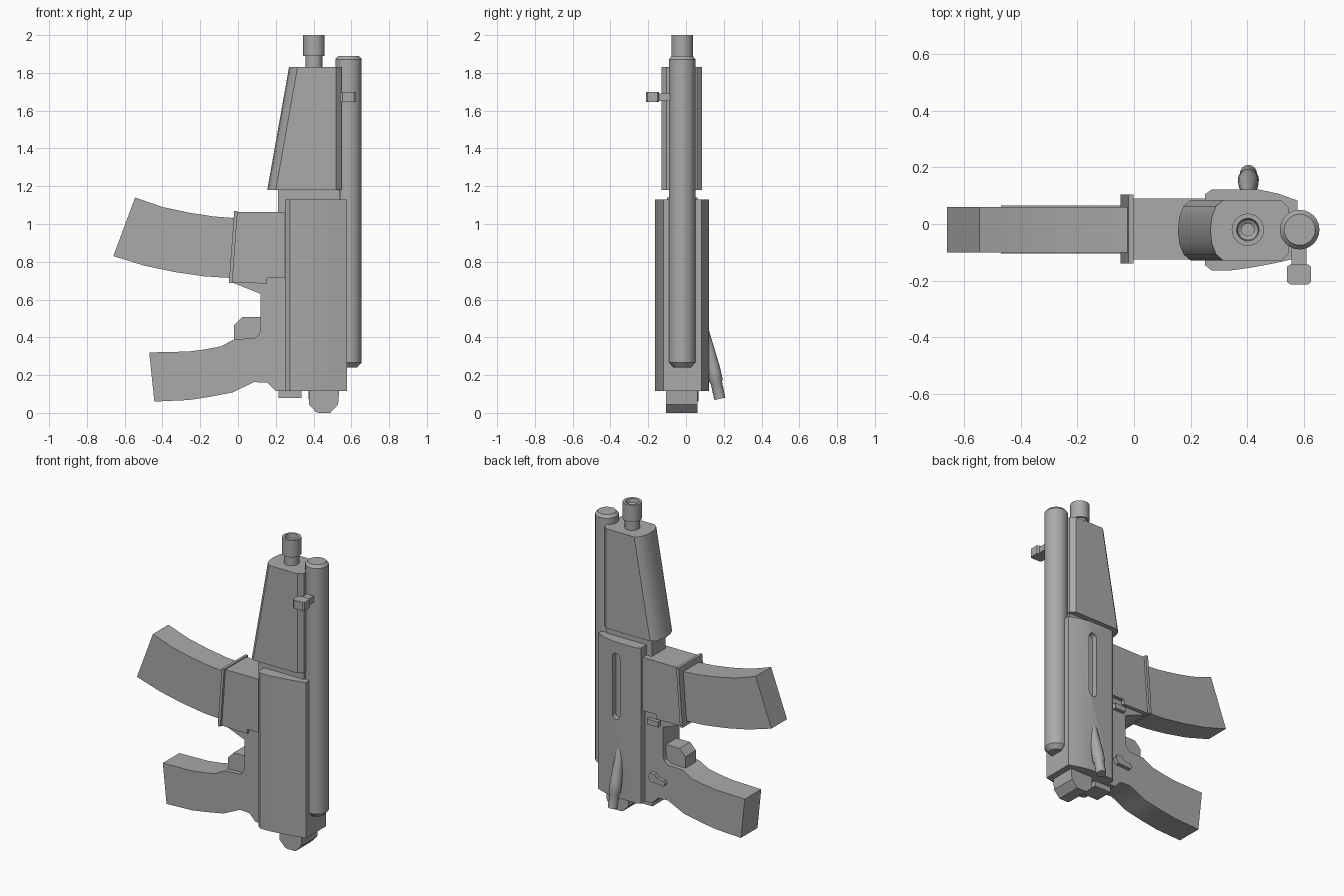
import bpy, bmesh, math
from mathutils import Vector

if "Cube" in bpy.data.objects:
    bpy.data.objects.remove(bpy.data.objects["Cube"])

grey = bpy.data.materials.new("mid grey")
grey.use_nodes = True
colour = (0.4, 0.4, 0.4, 1)
grey.diffuse_color = colour
grey.node_tree.nodes["Principled BSDF"].inputs["Base Color"].default_value = colour
MID_Y = -0.02


def finish(name, bm, angle=30):
    """Turn a bmesh into a smooth-by-angle object."""
    bmesh.ops.recalc_face_normals(bm, faces=bm.faces)
    mesh = bpy.data.meshes.new(name)
    bm.to_mesh(mesh)
    bm.free()
    mesh.shade_smooth()
    mesh.set_sharp_from_angle(angle=math.radians(angle))
    mesh.materials.append(grey)
    ob = bpy.data.objects.new(name, mesh)
    bpy.context.collection.objects.link(ob)
    return ob


def prism(name, points, lo, hi, axis="y", angle=30):
    """Extrude an outline along y (x, z points) or z (x, y points)."""
    bm = bmesh.new()
    place = (lambda a, b, c: (a, c, b)) if axis == "y" else (lambda a, b, c: (a, b, c))
    ends = [[bm.verts.new(place(a, b, c)) for a, b in points] for c in (lo, hi)]
    for ring in ends:
        bm.faces.new(ring)
    n = len(points)
    for i in range(n):
        j = (i + 1) % n
        bm.faces.new((ends[0][i], ends[0][j], ends[1][j], ends[1][i]))
    return finish(name, bm, angle)


def box(name, x, y, z):
    return prism(name, [(x[0], z[0]), (x[1], z[0]), (x[1], z[1]), (x[0], z[1])], *y)


def lathe(name, profile, base, direction=(0, 0, 1), sides=24):
    """Spin (radius, distance) points around a direction from a base point."""
    bm = bmesh.new()
    turn = Vector((0, 0, 1)).rotation_difference(Vector(direction))
    rings = []
    for r, d in profile:
        rings.append([bm.verts.new(Vector(base) + turn @ Vector(
            (r * math.cos(t * math.tau / sides), r * math.sin(t * math.tau / sides), d)))
            for t in range(sides)])
    for a, b in zip(rings, rings[1:]):
        for i in range(sides):
            j = (i + 1) % sides
            bm.faces.new((a[i], a[j], b[j], b[i]))
    bm.faces.new(rings[0])
    bm.faces.new(rings[-1])
    return finish(name, bm)


def capsule(cx, cz, half, r, steps=8):
    """Upright rounded slot outline."""
    pts = []
    for side in (0, 1):
        for i in range(steps + 1):
            t = math.pi * (side + i / steps)
            pts.append((cx + r * math.cos(t), cz + (half if side == 0 else -half) + r * math.sin(t)))
    return pts


# Main body with a rounded slot in its back
body = prism("receiver", [
    (0.25, -0.145), (0.275, -0.165), (0.335, -0.165), (0.42, -0.153), (0.50, -0.138),
    (0.577, -0.12), (0.577, 0.083), (0.51, 0.107), (0.44, 0.122), (0.275, 0.122),
    (0.25, 0.105)], 0.115, 1.13, "z")
cutter = prism("slot_cutter", capsule(0.42, 0.84, 0.19, 0.027), 0.085, 0.2)
cutter.hide_render = True
cutter.hide_viewport = True
cut = body.modifiers.new("slot", "BOOLEAN")
cut.operation = "DIFFERENCE"
cut.object = cutter
cut.solver = "EXACT"
box("receiver_neck", (0.212, 0.54), (-0.09, 0.05), (1.0, 1.2))

# Tapered handguard with a rounded left edge
half = [(0.52, 0.107), (0.20, 0.107), (0.175, 0.085), (0.16, 0.048)]
outline = [(0.547, 0.08)] + half + [(0.155, 0)]
outline += [(x, -w) for x, w in reversed(half)] + [(0.547, -0.08)]
guard = prism("handguard", [(x, w - 0.022) for x, w in outline], 1.18, 1.83, "z", 40)
for v in guard.data.vertices:
    if v.co.z > 1.5 and v.co.x < 0.3:
        v.co.x += 0.115

# Muzzle with a countersunk bore, and the long side tube
lathe("muzzle", [(0.045, 1.78), (0.045, 1.89), (0.057, 1.89), (0.057, 2.0), (0.04, 2.0),
                 (0.036, 1.975), (0.022, 1.965), (0.022, 1.92)], (0.402, MID_Y, 0))
lathe("side_tube", [(0.045, 0.24), (0.07, 0.268), (0.07, 1.872), (0.055, 1.89)],
      (0.585, MID_Y, 0))

# Cocking knob on the tube
box("knob_stem", (0.556, 0.609), (-0.15, -0.05), (1.652, 1.692))
prism("knob_head", [(0.541, -0.15), (0.552, -0.143), (0.614, -0.143), (0.625, -0.15),
                    (0.625, -0.205), (0.614, -0.213), (0.552, -0.213), (0.541, -0.205)],
      1.645, 1.70, "z")

# Magazine housing, collar and curved magazine
prism("magazine_housing", [(-0.01, 1.063), (0.26, 1.063), (0.26, 0.715), (0.153, 0.715),
                           (0.153, 0.685), (-0.04, 0.69)], -0.125, 0.09)
prism("magazine_collar", [(-0.02, 1.07), (-0.002, 1.07), (-0.03, 0.688), (-0.048, 0.688)],
      -0.14, 0.105)
prism("magazine", [(0, 1.03), (-0.13, 1.04), (-0.26, 1.06), (-0.40, 1.09), (-0.545, 1.14),
                   (-0.66, 0.83), (-0.49, 0.778), (-0.33, 0.745), (-0.18, 0.723),
                   (-0.02, 0.713)], -0.10, 0.06)

# Lower frame running into the grip
prism("grip_frame", [
    (-0.03, 0.69), (0.12, 0.63), (0.12, 0.44), (0.11, 0.413), (0.085, 0.395), (-0.02, 0.39),
    (-0.09, 0.352), (-0.17, 0.337), (-0.26, 0.325), (-0.47, 0.32), (-0.443, 0.06),
    (-0.26, 0.068), (-0.15, 0.085), (-0.03, 0.108), (0.085, 0.163), (0.155, 0.16),
    (0.20, 0.115), (0.3, 0.115), (0.3, 0.715), (0.153, 0.715), (0.153, 0.69)],
      -0.105, 0.065)
prism("trigger", [(-0.02, 0.39), (-0.02, 0.465), (0.022, 0.508), (0.14, 0.508), (0.14, 0.39)],
      -0.075, 0.035)

# Small controls on the back of the frame
prism("selector_lever", [(0.215, 0.30), (0.195, 0.325), (0.165, 0.32), (0.15, 0.30), (0.10, 0.295),
                         (0.09, 0.275), (0.10, 0.26), (0.16, 0.265), (0.195, 0.265)], 0.05, 0.09)
box("release_button", (0.14, 0.22), (0.05, 0.09), (0.635, 0.67))

# End cap and latch under the body
prism("end_cap", [(0.375, 0.13), (0.375, 0.045), (0.412, 0.005), (0.43, 0), (0.488, 0),
                  (0.53, 0.045), (0.537, 0.13)], -0.105, 0.06)
box("bottom_latch", (0.215, 0.335), (-0.08, 0.04), (0.08, 0.13))

# Slanted handle on the back
lathe("back_handle", [(0.018, 0), (0.025, 0.1), (0.036, 0.24), (0.037, 0.31), (0.03, 0.325),
                      (0.03, 0.41)], (0.404, 0.092, 0.475), (0, 0.085, -0.39), 16)
